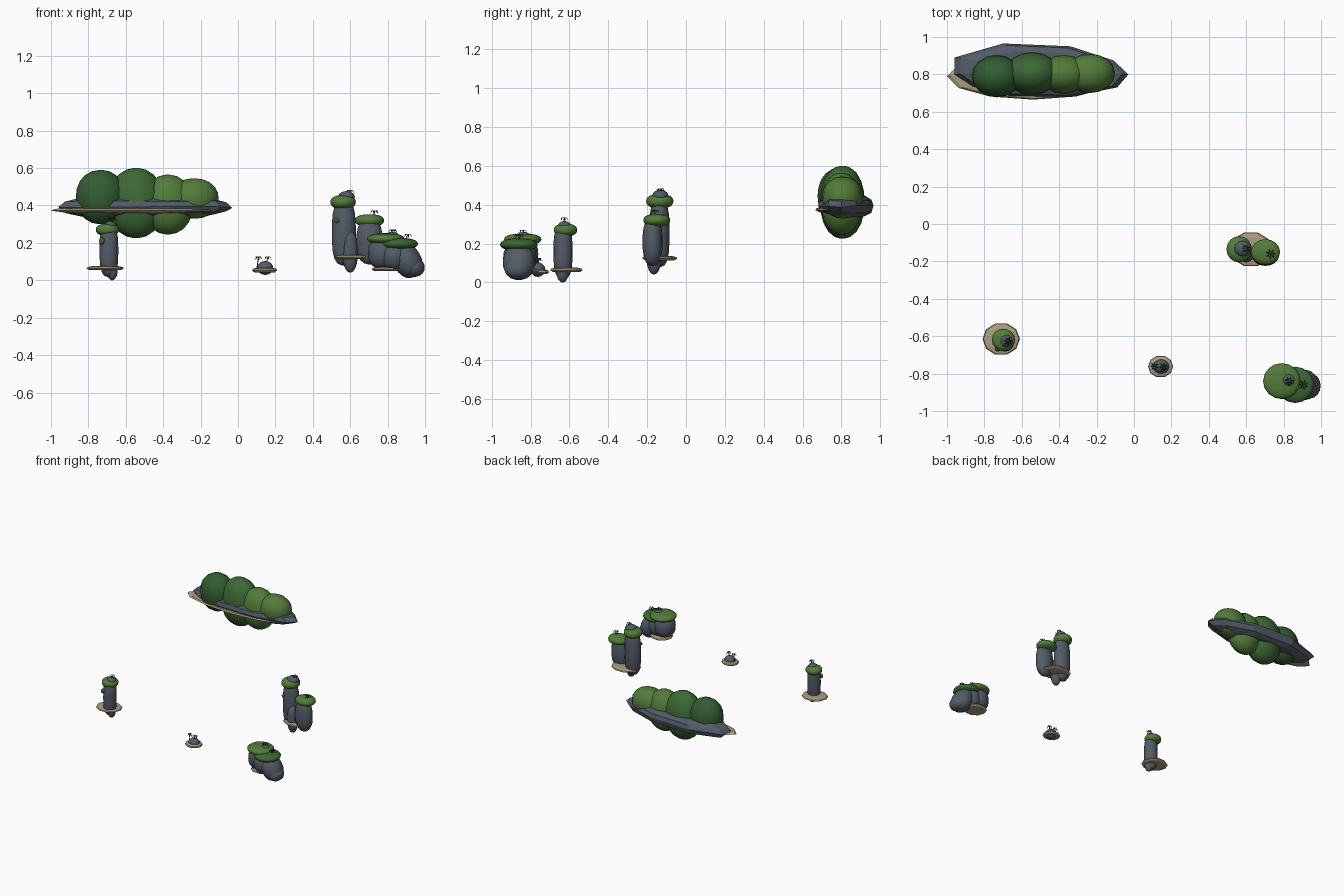
import bpy, bmesh, math, random
from mathutils import Vector, Euler

if "Cube" in bpy.data.objects:
    bpy.data.objects.remove(bpy.data.objects["Cube"])

random.seed(4)


def material(name, r, g, b):
    m = bpy.data.materials.new(name)
    m.diffuse_color = (r, g, b, 1)
    m.use_nodes = True
    m.node_tree.nodes["Principled BSDF"].inputs["Base Color"].default_value = m.diffuse_color
    return m


ROCK = material("rock", 0.085, 0.105, 0.135)
SAND = material("sand", 0.42, 0.34, 0.22)
DARK = material("dark_leaves", 0.032, 0.11, 0.03)
MID = material("mid_leaves", 0.045, 0.14, 0.035)
LIGHT = material("light_leaves", 0.085, 0.2, 0.042)
FROND = material("palm_fronds", 0.02, 0.05, 0.025)
TRUNK = material("palm_trunk", 0.07, 0.05, 0.03)


def finish(name, bm, mat, smooth=True):
    bmesh.ops.recalc_face_normals(bm, faces=bm.faces)
    me = bpy.data.meshes.new(name)
    bm.to_mesh(me)
    bm.free()
    me.materials.append(mat)
    ob = bpy.data.objects.new(name, me)
    bpy.context.collection.objects.link(ob)
    for p in me.polygons:
        p.use_smooth = smooth
    return ob


def stack(bm, rings):
    """Skin a list of equal-sized rings and close both ends."""
    loops = [[bm.verts.new(p) for p in ring] for ring in rings]
    n = len(loops[0])
    for a, b in zip(loops, loops[1:]):
        for i in range(n):
            j = (i + 1) % n
            bm.faces.new((a[i], a[j], b[j], b[i]))
    bm.faces.new(loops[0])
    bm.faces.new(loops[-1])


def blob(name, c, r, mat, p=2.0, rot=(0, 0, 0), sides=16, levels=10):
    """Rounded lump; a higher p gives straighter sides."""
    bm = bmesh.new()
    e = Euler(rot).to_matrix()
    rings = []
    for k in range(levels + 1):
        t = -math.cos(math.pi * k / levels) * 0.998
        w = (1 - abs(t) ** p) ** (1 / p)
        rings.append([Vector(c) + e @ Vector((r[0] * w * math.cos(a), r[1] * w * math.sin(a), r[2] * t))
                      for a in (2 * math.pi * i / sides for i in range(sides))])
    stack(bm, rings)
    return finish(name, bm, mat)


def sand(name, c, rx, ry, h=0.011, sides=10):
    """Thin bevelled polygon of beach."""
    bm = bmesh.new()
    rings = []
    for s, z in ((0.82, -h), (1, -h * 0.2), (0.95, h * 0.5), (0.7, h)):
        rings.append([(c[0] + rx * s * math.cos(2 * math.pi * i / sides),
                       c[1] + ry * s * math.sin(2 * math.pi * i / sides), c[2] + z) for i in range(sides)])
    stack(bm, rings)
    return finish(name, bm, SAND, False)


def palm(name, x, y, z, h=0.028, r=0.027):
    """Leaning trunk with a crown of drooping fronds; z is the foot."""
    bm = bmesh.new()
    lean = 0.006
    stack(bm, [[(x + lean * t + w * math.cos(a), y + w * math.sin(a), z + h * t)
                for a in (2 * math.pi * i / 5 for i in range(5))]
               for t, w in ((0, 0.004), (0.5, 0.003), (1, 0.0025))])
    finish(name + "_trunk", bm, TRUNK)
    bm = bmesh.new()
    top = Vector((x + lean, y, z + h))
    turn = random.random()
    for i in range(7):
        a = 2 * math.pi * i / 7 + turn
        d = Vector((math.cos(a), math.sin(a), 0))
        s = Vector((-d.y, d.x, 0)) * 0.0045
        up = Vector((0, 0, 1))
        mid = top + d * r * 0.55 + up * 0.006
        tip = top + d * r - up * 0.012
        v = [bm.verts.new(q) for q in (top, mid - s, mid + s, tip)]
        bm.faces.new((v[0], v[1], v[2]))
        bm.faces.new((v[1], v[3], v[2]))
    finish(name + "_fronds", bm, FROND, False)


# Long island: beach, angular rock slab, tree canopy
sand("long_island_beach", (-0.54, 0.79, 0.375), 0.46, 0.125, 0.014, 12)
outline = [(-0.96, 0.80), (-0.96, 0.89), (-0.70, 0.965), (-0.34, 0.95), (-0.11, 0.875),
           (-0.03, 0.80), (-0.09, 0.73), (-0.34, 0.68), (-0.66, 0.685), (-0.86, 0.735)]
bm = bmesh.new()
layers = []
for s, z in ((0.70, 0.343), (0.92, 0.362), (1.0, 0.392), (0.93, 0.42), (0.72, 0.443)):
    layers.append([(-0.51 + (x + 0.51) * s, 0.82 + (y - 0.82) * s,
                    z + random.uniform(-0.006, 0.006)) for x, y in outline])
stack(bm, layers)
finish("long_island_rock", bm, ROCK, False)
canopy = [(-0.735, 0.79, 0.445, 0.132, 0.113, 0.145, DARK),
          (-0.545, 0.805, 0.413, 0.150, 0.115, 0.188, MID),
          (-0.375, 0.80, 0.405, 0.135, 0.105, 0.160, LIGHT),
          (-0.235, 0.805, 0.437, 0.132, 0.105, 0.108, LIGHT)]
for i, (x, y, z, a, b, c, m) in enumerate(canopy):
    blob(f"canopy_{i + 1}", (x, y, z), (a, b, c), m, 2.15)

# Lone pillar
sand("lone_pillar_beach", (-0.71, -0.615, 0.065), 0.10, 0.088)
blob("lone_pillar", (-0.69, -0.633, 0.158), (0.05, 0.049, 0.14), ROCK, 3)
blob("lone_pillar_root", (-0.673, -0.635, 0.055), (0.03, 0.032, 0.055), ROCK)
blob("lone_pillar_cap", (-0.698, -0.62, 0.27), (0.062, 0.06, 0.033), LIGHT, 2.4)
blob("lone_pillar_peak", (-0.683, -0.625, 0.29), (0.034, 0.034, 0.026), ROCK)
blob("lone_pillar_moss", (-0.728, -0.667, 0.21), (0.016, 0.015, 0.018), MID)
palm("lone_pillar_palm", -0.68, -0.628, 0.305, 0.024)

# Small islet
sand("islet_beach", (0.142, -0.762, 0.055), 0.067, 0.06, 0.012)
blob("islet_rock", (0.145, -0.762, 0.066), (0.043, 0.038, 0.037), ROCK)
palm("islet_palm_1", 0.102, -0.76, 0.065, 0.055, 0.024)
palm("islet_palm_2", 0.152, -0.765, 0.095, 0.026, 0.024)

# Twin pillars
sand("twin_beach", (0.625, -0.135, 0.125), 0.115, 0.095)
blob("twin_tall_pillar", (0.566, -0.137, 0.255), (0.064, 0.052, 0.175), ROCK, 3)
blob("twin_buttress", (0.60, -0.165, 0.152), (0.041, 0.04, 0.11), ROCK, 2.3)
blob("twin_short_pillar", (0.703, -0.172, 0.21), (0.07, 0.052, 0.125), ROCK, 2.5)
blob("twin_tall_cap", (0.562, -0.135, 0.418), (0.068, 0.07, 0.037), LIGHT, 2.4)
blob("twin_short_cap", (0.703, -0.15, 0.32), (0.078, 0.069, 0.033), LIGHT, 2.4)
blob("twin_tall_peak", (0.58, -0.132, 0.445), (0.045, 0.042, 0.032), ROCK)
blob("twin_moss", (0.528, -0.176, 0.32), (0.016, 0.014, 0.013), MID)
palm("twin_palm_1", 0.592, -0.132, 0.455, 0.022)
palm("twin_palm_2", 0.725, -0.16, 0.345, 0.022)

# Broad mushroom rocks
sand("broad_beach", (0.80, -0.835, 0.06), 0.085, 0.082)
blob("broad_rock_back", (0.775, -0.84, 0.145), (0.08, 0.08, 0.085), ROCK, 2.4)
blob("broad_rock_middle", (0.835, -0.855, 0.13), (0.08, 0.085, 0.078), ROCK, 2.4)
blob("broad_rock_front", (0.905, -0.86, 0.105), (0.075, 0.083, 0.095), ROCK, 2.3, (0, -0.5, 0))
blob("broad_rock_foot", (0.94, -0.865, 0.068), (0.058, 0.068, 0.05), ROCK, 2.2)
blob("broad_cap_high", (0.79, -0.84, 0.222), (0.1, 0.096, 0.03), LIGHT, 2.3)
blob("broad_cap_low", (0.862, -0.86, 0.195), (0.1, 0.097, 0.032), MID, 2.3)
blob("broad_peak", (0.825, -0.835, 0.238), (0.035, 0.035, 0.022), ROCK)
palm("broad_palm_1", 0.822, -0.84, 0.245, 0.02)
palm("broad_palm_2", 0.90, -0.86, 0.222, 0.02)
